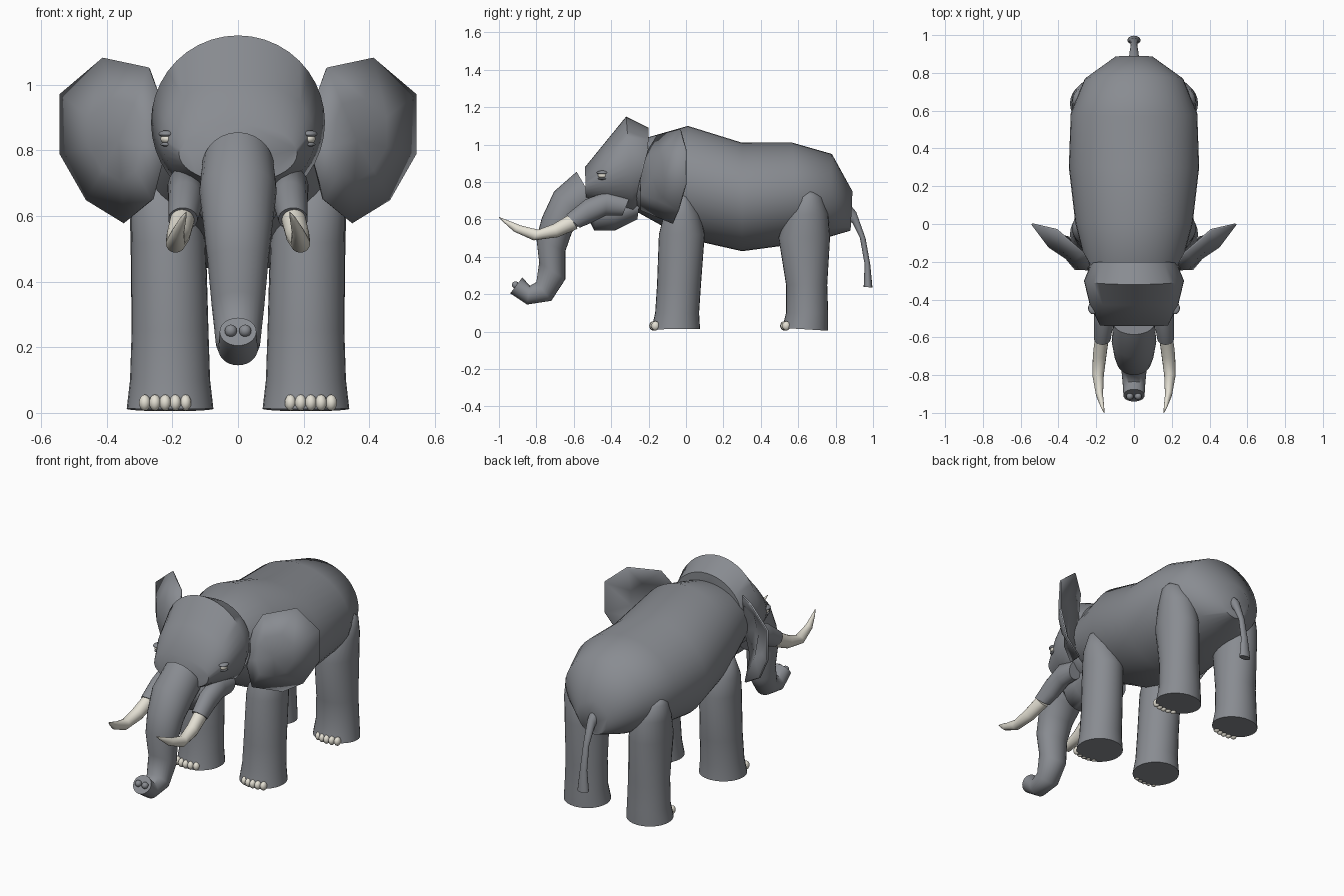
import bpy, bmesh, math
from mathutils import Vector


def material(name, rgb):
    m = bpy.data.materials.new(name)
    m.diffuse_color = (*rgb, 1)
    return m


GREY = material("grey hide", (0.25, 0.262, 0.285))
IVORY = material("ivory", (0.78, 0.75, 0.66))


def finish(bm, name, mat, angle=60):
    bmesh.ops.recalc_face_normals(bm, faces=bm.faces[:])
    me = bpy.data.meshes.new(name)
    bm.to_mesh(me)
    bm.free()
    me.materials.append(mat)
    ob = bpy.data.objects.new(name, me)
    bpy.context.collection.objects.link(ob)
    bpy.ops.object.select_all(action='DESELECT')
    ob.select_set(True)
    bpy.context.view_layer.objects.active = ob
    bpy.ops.object.shade_smooth_by_angle(angle=math.radians(angle))
    return ob


def loft(name, rings, mat=GREY, side=1, seg=28):
    """Oval rings, each (edge y, edge z, opposite y, opposite z, centre x, half width)."""
    bm = bmesh.new()
    loops = []
    for y1, z1, y2, z2, cx, hw in rings:
        a, b = Vector((0, y1, z1)), Vector((0, y2, z2))
        mid, half = (a + b) / 2, (a - b) / 2
        loop = []
        for i in range(seg):
            t = 2 * math.pi * i / seg
            p = mid + half * math.cos(t)
            p.x = side * (cx + hw * math.sin(t))
            loop.append(bm.verts.new(p))
        loops.append(loop)
    for l, m in zip(loops, loops[1:]):
        for i in range(seg):
            j = (i + 1) % seg
            bm.faces.new((l[i], l[j], m[j], m[i]))
    bm.faces.new(loops[0])
    bm.faces.new(loops[-1])
    return finish(bm, name, mat)


def ball(name, centre, size, mat):
    bm = bmesh.new()
    bmesh.ops.create_uvsphere(bm, u_segments=14, v_segments=8, radius=1)
    for v in bm.verts:
        v.co = Vector(centre) + Vector([c * s for c, s in zip(v.co, size)])
    return finish(bm, name, mat, 180)


# Torso
loft("body", [
    (-0.20, 1.04, -0.28, 0.65, 0, 0.245),
    (0.01, 1.10, -0.01, 0.50, 0, 0.31),
    (0.30, 1.01, 0.30, 0.43, 0, 0.345),
    (0.57, 1.01, 0.60, 0.47, 0, 0.335),
    (0.78, 0.95, 0.76, 0.505, 0, 0.26),
    (0.89, 0.75, 0.88, 0.54, 0, 0.10)], seg=40)

# Head and lower jaw
loft("head", [
    (-0.20, 1.09, -0.21, 0.68, 0, 0.225),
    (-0.32, 1.15, -0.28, 0.62, 0, 0.265),
    (-0.43, 1.015, -0.42, 0.66, 0, 0.235),
    (-0.54, 0.88, -0.535, 0.70, 0, 0.18)], seg=40)
loft("jaw", [
    (-0.24, 0.75, -0.26, 0.60, 0, 0.13),
    (-0.38, 0.74, -0.38, 0.54, 0, 0.125),
    (-0.47, 0.72, -0.49, 0.54, 0, 0.11),
    (-0.53, 0.70, -0.53, 0.62, 0, 0.08)])

# Trunk with curled tip
loft("trunk", [
    (-0.585, 0.855, -0.46, 0.64, 0, 0.11),
    (-0.705, 0.75, -0.54, 0.60, 0, 0.118),
    (-0.77, 0.61, -0.61, 0.53, 0, 0.105),
    (-0.80, 0.50, -0.645, 0.43, 0, 0.093),
    (-0.785, 0.37, -0.645, 0.28, 0, 0.08),
    (-0.80, 0.265, -0.72, 0.165, 0, 0.068),
    (-0.835, 0.245, -0.85, 0.145, 0, 0.06),
    (-0.875, 0.29, -0.94, 0.205, 0, 0.056)])

# Tail
loft("tail", [
    (0.86, 0.70, 0.86, 0.60, 0, 0.03),
    (0.91, 0.64, 0.89, 0.58, 0, 0.025),
    (0.96, 0.50, 0.93, 0.50, 0, 0.018),
    (0.985, 0.36, 0.955, 0.36, 0, 0.022),
    (0.997, 0.235, 0.95, 0.24, 0, 0.035)], seg=14)

EAR_RIM = [(0.41, -0.03, 1.08), (0.54, 0.0, 0.97), (0.54, 0.0, 0.79),
           (0.46, -0.04, 0.65), (0.345, -0.07, 0.58), (0.26, -0.24, 0.65),
           (0.22, -0.24, 0.80), (0.24, -0.20, 0.97), (0.27, -0.15, 1.05)]


def ear(name, side):
    bm = bmesh.new()
    hub = Vector((0.36, -0.18, 0.83))
    rim = [Vector(p) for p in EAR_RIM]
    inner = [hub.lerp(p, 0.5) + Vector((0, -0.03, 0)) for p in rim]
    flip = lambda p: bm.verts.new((p.x * side, p.y, p.z))
    c, r, n = flip(hub), [flip(p) for p in rim], [flip(p) for p in inner]
    for i in range(len(r)):
        j = (i + 1) % len(r)
        bm.faces.new((r[i], r[j], n[j], n[i]))
        bm.faces.new((n[i], n[j], c))
    ob = finish(bm, name, GREY)
    mod = ob.modifiers.new("thickness", 'SOLIDIFY')
    mod.thickness = 0.01
    mod.offset = 0


for label, s in (("right", 1), ("left", -1)):
    ear(label + "_ear", s)

    # Tusk with its fleshy socket
    loft(label + "_tusk_socket", [
        (-0.30, 0.72, -0.34, 0.62, 0.16, 0.045),
        (-0.42, 0.752, -0.43, 0.62, 0.16, 0.055),
        (-0.54, 0.705, -0.51, 0.58, 0.16, 0.052),
        (-0.64, 0.625, -0.57, 0.555, 0.168, 0.045)], side=s, seg=18)
    loft(label + "_tusk", [
        (-0.625, 0.625, -0.58, 0.55, 0.17, 0.037),
        (-0.71, 0.575, -0.685, 0.505, 0.182, 0.036),
        (-0.79, 0.545, -0.815, 0.488, 0.19, 0.030),
        (-0.885, 0.568, -0.92, 0.535, 0.183, 0.019),
        (-0.96, 0.598, -0.97, 0.580, 0.168, 0.010),
        (-0.999, 0.613, -1.0, 0.610, 0.158, 0.002)], IVORY, s, 16)

    # Eye between two lids, and nostril
    ball(label + "_eye", (s * 0.215, -0.445, 0.835), (0.022, 0.026, 0.016), IVORY)
    ball(label + "_upper_lid", (s * 0.217, -0.445, 0.850), (0.026, 0.033, 0.011), GREY)
    ball(label + "_lower_lid", (s * 0.215, -0.445, 0.818), (0.022, 0.027, 0.007), GREY)
    ball(label + "_nostril", (s * 0.022, -0.912, 0.25), (0.019, 0.019, 0.019), GREY)

    # Legs, from the sole up to the rounded shoulder or hip
    loft(label + "_front_leg", [
        (-0.185, 0.012, 0.075, 0.015, 0.207, 0.132),
        (-0.165, 0.10, 0.07, 0.10, 0.207, 0.122),
        (-0.155, 0.25, 0.08, 0.25, 0.207, 0.117),
        (-0.145, 0.52, 0.10, 0.52, 0.212, 0.113),
        (-0.12, 0.62, 0.075, 0.63, 0.222, 0.105),
        (-0.07, 0.72, 0.03, 0.72, 0.235, 0.07),
        (-0.04, 0.745, 0.0, 0.745, 0.245, 0.03)], side=s)
    loft(label + "_back_leg", [
        (0.515, 0.02, 0.76, 0.005, 0.207, 0.132),
        (0.535, 0.10, 0.76, 0.10, 0.207, 0.122),
        (0.535, 0.25, 0.755, 0.25, 0.207, 0.117),
        (0.495, 0.50, 0.77, 0.50, 0.212, 0.115),
        (0.53, 0.62, 0.76, 0.63, 0.222, 0.108),
        (0.58, 0.72, 0.73, 0.72, 0.24, 0.085),
        (0.63, 0.75, 0.69, 0.75, 0.25, 0.05)], side=s)

    # Toenails
    for part, y in (("front", -0.175), ("back", 0.525)):
        for k in range(5):
            dx = (k - 2) * 0.031
            ball(f"{label}_{part}_toenail_{k + 1}",
                 (s * (0.222 + dx), y + 3 * dx * dx, 0.031), (0.018, 0.022, 0.025), IVORY)
